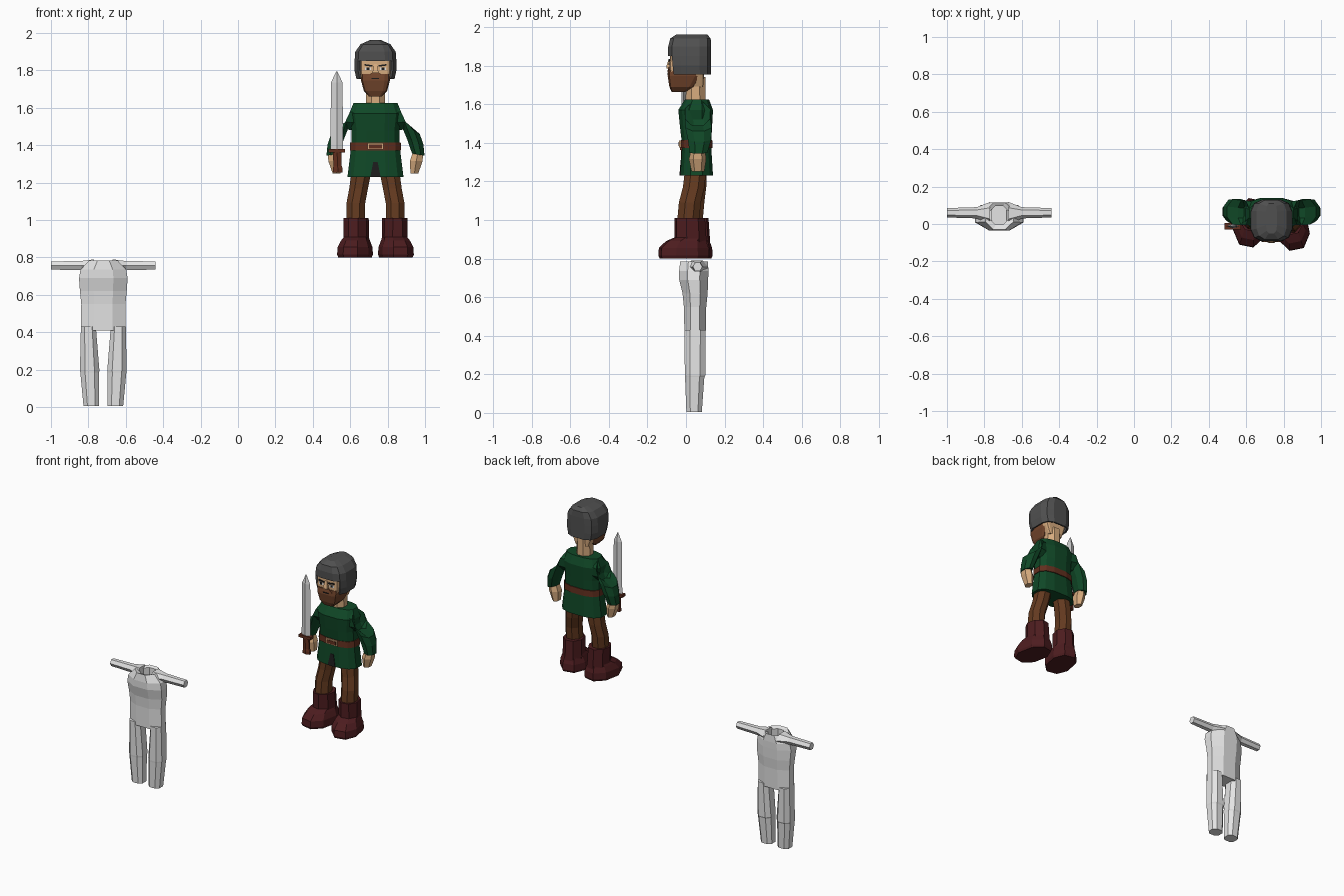
import bpy, bmesh, math

if "Cube" in bpy.data.objects:
    bpy.data.objects.remove(bpy.data.objects["Cube"])

COL = {
    "pale_grey": (.78, .78, .78), "green_cloth": (.005, .064, .02),
    "belt_leather": (.12, .028, .013), "brown_cloth": (.125, .042, .014),
    "boot_leather": (.075, .012, .014), "helmet_iron": (.08, .08, .08),
    "skin": (.68, .41, .21), "beard_brown": (.17, .06, .025),
    "blade_steel": (.66, .66, .66), "near_black": (.012, .012, .012),
}
MAT = {}
for key, c in COL.items():
    MAT[key] = bpy.data.materials.new(key)
    MAT[key].diffuse_color = (*c, 1)


def finish(name, bm, mat):
    bmesh.ops.recalc_face_normals(bm, faces=bm.faces)
    me = bpy.data.meshes.new(name)
    bm.to_mesh(me)
    bm.free()
    me.materials.append(MAT[mat])
    ob = bpy.data.objects.new(name, me)
    bpy.context.collection.objects.link(ob)
    return ob


def loft(name, mat, rings, n=8, p=1.0, at=(0, 0, 0), side=1, caps=(True, True),
         phase=None, spin=0, skip=None):
    """Skin rings (x, y, z, rx, ry[, tilt degrees]); side=-1 mirrors in x."""
    bm = bmesh.new()
    ph = math.pi / n if phase is None else phase
    power = lambda v: math.copysign(abs(v) ** p, v) if abs(v) > 1e-6 else 0
    unit = [(power(math.cos(ph + i * math.tau / n)), power(math.sin(ph + i * math.tau / n)))
            for i in range(n)]
    mx, my = max(u[0] for u in unit), max(u[1] for u in unit)
    cs, sn = math.cos(spin), math.sin(spin)
    rows = []
    for r in rings:
        x, y, z, rx, ry = r[:5]
        t = math.radians(r[5]) if len(r) > 5 else 0
        row = []
        for u, v in unit:
            u, v = u / mx * rx, v / my * ry
            px, py, pz = x + u * math.cos(t), y + v, z - u * math.sin(t)
            px, py = px * cs - py * sn, px * sn + py * cs
            row.append(bm.verts.new((at[0] + side * px, at[1] + py, at[2] + pz)))
        rows.append(row)
    for k in range(len(rows) - 1):
        for i in range(n):
            if skip and skip(k, i):
                continue
            j = (i + 1) % n
            bm.faces.new((rows[k][i], rows[k][j], rows[k + 1][j], rows[k + 1][i]))
    if caps[0]:
        bm.faces.new(rows[0])
    if caps[1]:
        bm.faces.new(rows[-1])
    return finish(name, bm, mat)


def plate(name, mat, pts, y0, y1, thick=.008, at=(0, 0)):
    """Thin front-facing plate from (x, z) points, leaning from y0 (low) to y1 (high)."""
    bm = bmesh.new()
    lo, hi = min(q[1] for q in pts), max(q[1] for q in pts)
    rows = [[bm.verts.new((at[0] + x, at[1] + y0 + (y1 - y0) * (z - lo) / (hi - lo) + d, z))
             for x, z in pts] for d in (0, thick)]
    n = len(pts)
    for i in range(n):
        j = (i + 1) % n
        bm.faces.new((rows[0][i], rows[0][j], rows[1][j], rows[1][i]))
    bm.faces.new(rows[0])
    bm.faces.new(rows[1])
    return finish(name, bm, mat)


def rect(x, z, hw, hh):
    return [(x - hw, z - hh), (x + hw, z - hh), (x + hw, z + hh), (x - hw, z + hh)]


# ---- grey dress form, arms held straight out ----
M = (-.72, 0, 0)
loft("form_torso", "pale_grey", [
    (0, .047, .41, .12, .055), (0, .047, .55, .118, .058), (0, .047, .62, .125, .065),
    (0, .04, .69, .13, .075), (0, .04, .735, .122, .076), (0, .042, .785, .075, .072),
    (0, .047, .775, .05, .05), (0, .047, .70, .055, .05)], at=M, caps=(True, False))
for s, tag in ((-1, "left"), (1, "right")):
    loft("form_leg_" + tag, "pale_grey", [
        (.064, .042, .005, .042, .04), (.073, .045, .185, .05, .05),
        (.073, .047, .195, .052, .053), (.08, .047, .43, .04, .055)], p=.8, at=M, side=s)
    loft("form_arm_" + tag, "pale_grey", [
        (.05, .057, .755, .035, .06, 90), (.12, .06, .757, .024, .03, 90),
        (.28, .06, .757, .022, .025, 90)], n=6, at=M, side=s)

# ---- tunic, belt and buckle ----
C = (.735, 0, 0)
loft("tunic", "green_cloth", [
    (0, .055, 1.23, .15, .085), (0, .055, 1.39, .13, .075), (0, .052, 1.48, .128, .083),
    (0, .05, 1.57, .14, .09), (0, .057, 1.625, .118, .062)], n=12, p=.75, at=C)
loft("belt", "belt_leather", [(0, .055, 1.372, .137, .082), (0, .055, 1.414, .135, .081)],
     n=12, p=.75, at=C)
plate("buckle_frame", "skin", rect(0, 1.394, .043, .018), -.035, -.035, at=C)
plate("buckle_inset", "belt_leather", rect(0, 1.394, .035, .011), -.038, -.038, at=C)
plate("tunic_slit", "near_black", [(-.028, 1.23), (.028, 1.23), (.012, 1.31), (-.012, 1.31)],
      -.034, -.028, at=C)

# ---- arms, legs and boots ----
for s, tag, dy in ((-1, "left", .018), (1, "right", 0)):
    loft("sleeve_" + tag, "green_cloth", [
        (.09, .057, 1.55, .075, .06, 90), (.15, .06, 1.55, .068, .066, 65),
        (.185, .065, 1.49, .06, .068, 30), (.212, .07, 1.42, .046, .06, 18),
        (.229, .065, 1.35, .034, .046, 10)], at=C, side=s)
    loft("hand_" + tag, "skin", [
        (.228, .062, 1.365, .027, .036), (.218, .06, 1.315, .034, .045),
        (.208, .062, 1.25, .021, .033)], n=6, at=C, side=s)
    loft("trouser_leg_" + tag, "brown_cloth", [
        (.075, .05, 1.26, .053, .055), (.09, .04 + dy / 2, 1.17, .05, .056),
        (.105, .02 + dy, 1.09, .05, .057), (.105, .01 + dy, .98, .05, .057)], at=C, side=s)
    B = (C[0] + s * .105, .01 + dy, 0)
    loft("boot_shaft_" + tag, "boot_leather", [
        (0, .015, .87, .064, .08), (0, .01, 1.01, .062, .075)], at=B, side=s, spin=.2)
    loft("boot_foot_" + tag, "boot_leather", [
        (0, -.022, .80, .08, .12), (0, -.022, .815, .086, .127),
        (0, -.022, .855, .084, .124), (0, -.01, .89, .07, .10), (0, .012, .91, .06, .076)],
        p=.9, at=B, side=s, spin=.2)

# ---- head, beard and face ----
loft("neck", "skin", [(0, .05, 1.60, .052, .052), (0, .05, 1.74, .05, .05)], at=C)
loft("head", "skin", [
    (0, .035, 1.69, .05, .055), (0, .005, 1.75, .075, .088), (0, .003, 1.79, .08, .088),
    (0, .005, 1.88, .08, .088)], n=12, p=.2, at=C)
loft("beard", "beard_brown", [
    (0, -.04, 1.662, .036, .034), (0, -.022, 1.69, .062, .064), (0, -.008, 1.745, .077, .087),
    (0, -.012, 1.782, .079, .079)], n=12, p=.35, at=C)
plate("moustache", "beard_brown", [(-.05, 1.765), (.05, 1.765), (.016, 1.79), (-.016, 1.79)],
      -.097, -.092, at=C)
plate("mouth", "near_black", rect(0, 1.757, .02, .0025), -.098, -.098, at=C)
loft("nose", "skin", [(0, -.084, 1.785, .015, .018), (0, -.084, 1.795, .015, .018),
                      (0, -.084, 1.835, .008, .005)], n=4, at=C)
for s, tag in ((-1, "left"), (1, "right")):
    plate("eye_" + tag, "pale_grey", rect(s * .04, 1.809, .017, .007), -.088, -.088, at=C)
    plate("iris_" + tag, "near_black", rect(s * .04, 1.809, .007, .007), -.090, -.090, at=C)
    plate("brow_" + tag, "near_black", [(s * .016, 1.82), (s * .06, 1.826), (s * .058, 1.834),
                                        (s * .016, 1.828)], -.091, -.091, at=C)

# ---- helmet with face opening ----
helmet = loft("helmet", "helmet_iron", [
    (0, .024, 1.755, .102, .106), (0, .021, 1.80, .112, .109), (0, .019, 1.85, .112, .111),
    (0, .019, 1.90, .108, .111), (0, .023, 1.94, .08, .105), (0, .03, 1.962, .03, .08)],
    n=12, p=.6, at=C, caps=(False, True), skip=lambda k, i: k < 2 and i in (7, 8, 9))
wall = helmet.modifiers.new("wall", "SOLIDIFY")
wall.thickness = .012

# ---- sword ----
S = (.528, -.012, 0)
loft("sword_blade", "blade_steel", [
    (0, 0, 1.37, .034, .012), (0, 0, 1.735, .031, .011), (0, 0, 1.795, .003, .002)],
    n=4, phase=0, at=S)
loft("sword_guard", "belt_leather", [(0, 0, 1.362, .045, .018), (0, 0, 1.38, .045, .018)],
     n=4, at=S)
loft("sword_grip", "belt_leather", [
    (.006, 0, 1.255, .026, .017), (.006, 0, 1.275, .026, .017), (.004, 0, 1.29, .022, .014),
    (.002, 0, 1.365, .022, .014)], n=6, at=S)

for m in bpy.data.materials:
    if m.users and not m.is_grease_pencil:
        m.use_nodes = True
        m.node_tree.nodes["Principled BSDF"].inputs["Base Color"].default_value = m.diffuse_color
